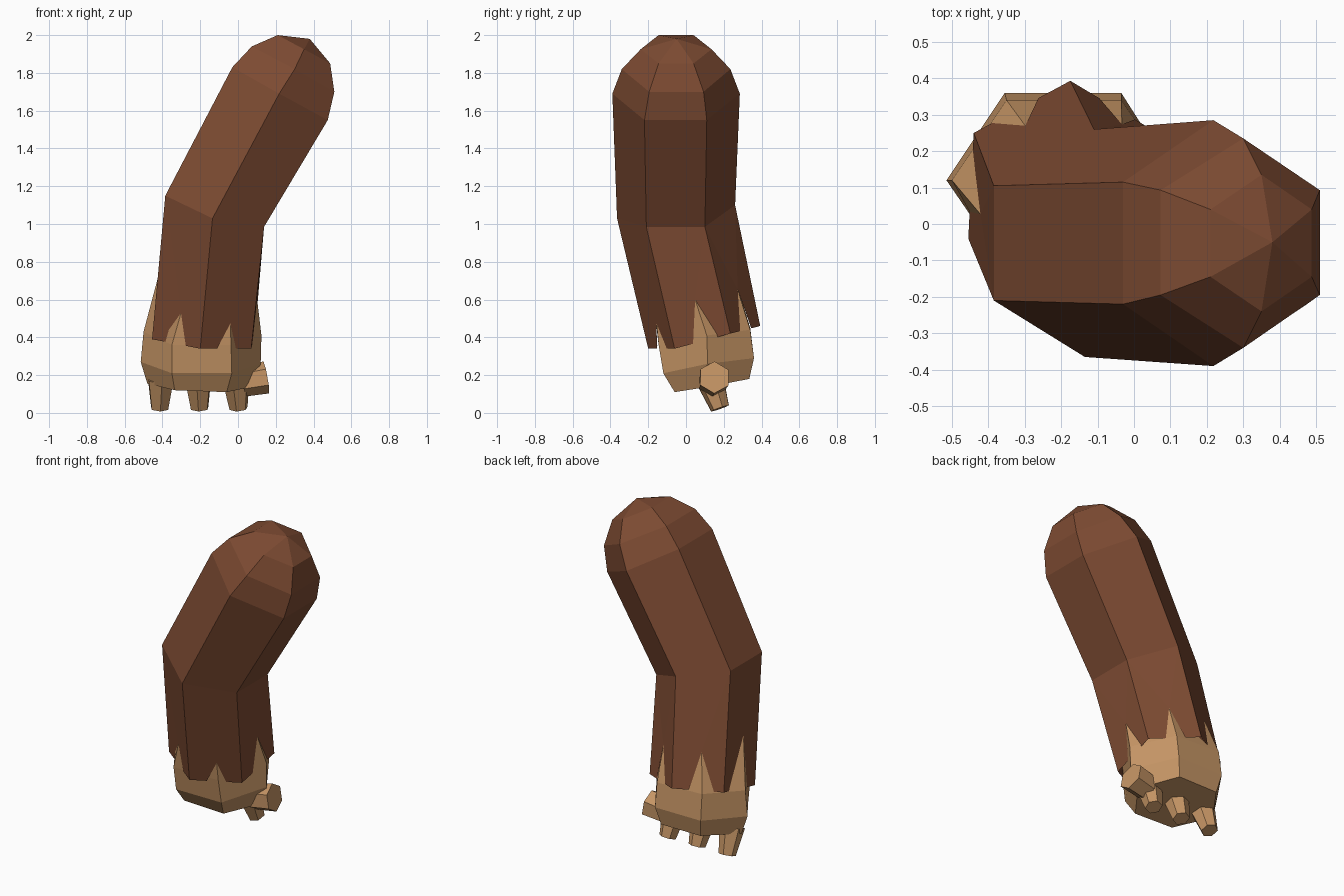
import bpy, bmesh, math
from mathutils import Vector

if "Cube" in bpy.data.objects:
    bpy.data.objects.remove(bpy.data.objects["Cube"])


def material(name, color):
    m = bpy.data.materials.new(name)
    m.diffuse_color = (*color, 1)
    m.use_nodes = True
    m.node_tree.nodes["Principled BSDF"].inputs["Base Color"].default_value = m.diffuse_color
    return m


BROWN = material("sleeve_brown", (0.205, 0.07, 0.032))
TAN = material("skin_tan", (0.56, 0.30, 0.13))


def make_object(name, bm, mat):
    bmesh.ops.remove_doubles(bm, verts=bm.verts[:], dist=0.0005)
    bmesh.ops.recalc_face_normals(bm, faces=bm.faces[:])
    me = bpy.data.meshes.new(name)
    bm.to_mesh(me)
    bm.free()
    me.materials.append(mat)
    ob = bpy.data.objects.new(name, me)
    bpy.context.collection.objects.link(ob)
    return ob


def bridge(bm, a, b):
    n = len(a)
    for i in range(n):
        j = (i + 1) % n
        bm.faces.new((a[i], a[j], b[j], b[i]))


def hex_ring(left, front, back, right):
    """Six corners: left pair, front, right pair, back. Pairs are (x, z, y0, y1)."""
    lx, lz, l0, l1 = left
    rx, rz, r0, r1 = right
    return [(lx, l0, lz), front, (rx, r0, rz), (rx, r1, rz), back, (lx, l1, lz)]


# Sleeve: elbow, shoulder and two rounding rings, then the tip
elbow = hex_ring((-0.385, 1.15, -0.21, 0.105), (-0.135, -0.365, 1.03),
                 (-0.11, 0.26, 1.10), (0.138, 0.985, -0.21, 0.10))
rings = [
    elbow,
    hex_ring((-0.03, 1.83, -0.22, 0.115), (0.218, -0.39, 1.69),
             (0.218, 0.285, 1.69), (0.475, 1.55, -0.22, 0.11)),
    hex_ring((0.073, 1.94, -0.195, 0.093), (0.30, -0.34, 1.82),
             (0.30, 0.235, 1.82), (0.51, 1.70, -0.195, 0.093)),
    hex_ring((0.21, 2.0, -0.145, 0.04), (0.35, -0.24, 1.925),
             (0.35, 0.135, 1.925), (0.488, 1.85, -0.145, 0.04)),
]
cuff = [(-0.455, -0.04, 0.39), (-0.20, -0.20, 0.34), (0.07, -0.06, 0.34),
        (0.09, 0.235, 0.42), (-0.175, 0.393, 0.46), (-0.44, 0.25, 0.45)]
notch_height = [0.23, 0.20, 0.36, 0.35, 0.33, 0.42]

bm = bmesh.new()
loops = [[bm.verts.new(p) for p in r] for r in rings]
for a, b in zip(loops, loops[1:]):
    bridge(bm, a, b)
tip = bm.verts.new((0.38, -0.05, 1.98))
for i in range(6):
    bm.faces.new((loops[-1][i], loops[-1][(i + 1) % 6], tip))

# Torn cuff: one notch in each side
corner = [bm.verts.new(p) for p in cuff]
low_a, low_b, notch = [], [], []
for i in range(6):
    j = (i + 1) % 6
    p, q = Vector(cuff[i]), Vector(cuff[j])
    top = Vector(elbow[i]).lerp(Vector(elbow[j]), 0.54)
    low_a.append(bm.verts.new(p.lerp(q, 0.33)))
    low_b.append(bm.verts.new(p.lerp(q, 0.70)))
    notch.append(bm.verts.new(p.lerp(q, 0.54).lerp(top, notch_height[i])))
for i in range(6):
    j = (i + 1) % 6
    e, f = loops[0][i], loops[0][j]
    bm.faces.new((e, corner[i], low_a[i], notch[i]))
    bm.faces.new((notch[i], low_b[i], corner[j], f))
    bm.faces.new((e, notch[i], f))
    # underside of each torn flap
    bm.faces.new((notch[i], notch[j], low_a[j], corner[j]))
    bm.faces.new((notch[i], corner[j], low_b[i]))
wrist = [v.co.copy() for v in notch]
make_object("torn_sleeve", bm, BROWN)

# Hand: six-sided palm whose corners rise into the notches
palm_rings = [
    wrist,
    [(-0.35, -0.145, 0.36), (-0.037, -0.145, 0.36), (0.124, 0.11, 0.41),
     (-0.035, 0.34, 0.44), (-0.35, 0.34, 0.45), (-0.50, 0.12, 0.43)],
    [(-0.35, -0.12, 0.21), (-0.033, -0.12, 0.21), (0.12, 0.115, 0.26),
     (-0.035, 0.36, 0.29), (-0.355, 0.36, 0.29), (-0.515, 0.12, 0.27)],
    [(-0.335, -0.06, 0.12), (-0.06, -0.06, 0.11), (0.08, 0.13, 0.14),
     (-0.06, 0.335, 0.18), (-0.335, 0.335, 0.18), (-0.48, 0.13, 0.155)],
]
bm = bmesh.new()
loops = [[bm.verts.new(p) for p in r] for r in palm_rings]
for a, b in zip(loops, loops[1:]):
    bridge(bm, a, b)
bm.faces.new(loops[0])
bm.faces.new(loops[-1])
make_object("palm", bm, TAN)


def stub(name, start, end, r0, r1, sides, turn=0.0):
    """Tapered, flat-ended finger between two points."""
    s, e = Vector(start), Vector(end)
    axis = e - s
    q = axis.to_track_quat('Z', 'Y')
    bm = bmesh.new()
    ends = []
    for c, r in ((s, r0), (e, r1)):
        ring = []
        for k in range(sides):
            a = turn + math.tau * k / sides
            ring.append(bm.verts.new(c + q @ Vector((r * math.cos(a), r * math.sin(a), 0))))
        ends.append(ring)
    bridge(bm, *ends)
    bm.faces.new(ends[0])
    bm.faces.new(ends[1])
    return make_object(name, bm, TAN)


# Three curled fingers and the thumb
for n, (x0, x1) in enumerate([(-0.41, -0.415), (-0.21, -0.203), (-0.01, 0.003)]):
    stub(f"finger_{n + 1}", (x0, 0.125, 0.18), (x1, 0.18, 0.024), 0.075, 0.05, 6, math.pi / 6)
stub("thumb", (0.02, 0.14, 0.165), (0.15, 0.15, 0.188), 0.08, 0.086, 6, 0.5)
